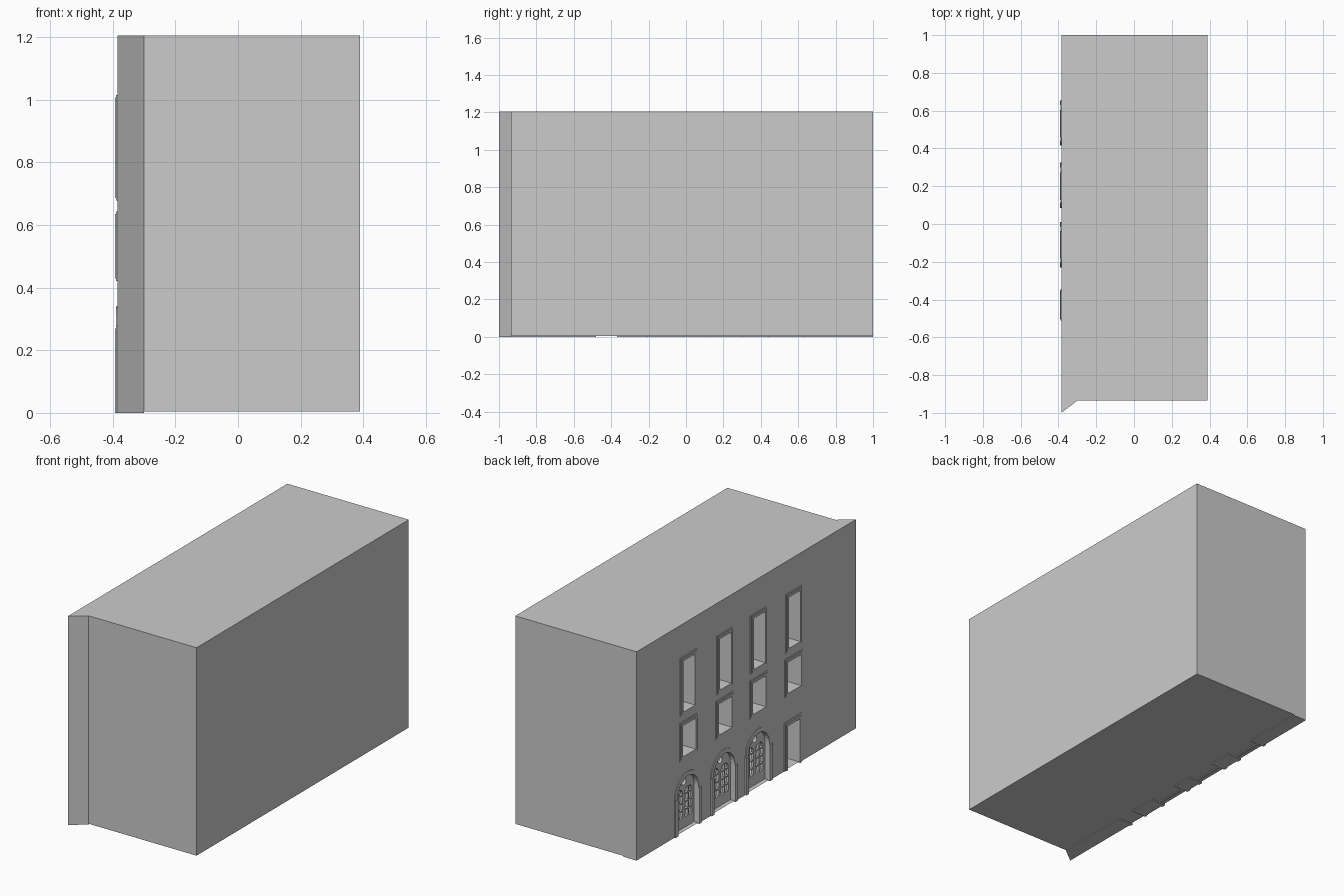
import bpy, bmesh, math
from mathutils import Matrix

if "Cube" in bpy.data.objects:
    bpy.data.objects.remove(bpy.data.objects["Cube"])

H = 1.205                 # building height
FACE, BACK = -0.385, -0.30  # outer and inner plane of the facade wall
COLS = [-0.43, -0.11, 0.20, 0.53]
DOOR = -0.425
ARCHES = [-0.11, 0.205, 0.535]
TO_YZ = Matrix(((0, 0, 1, 0), (1, 0, 0, 0), (0, 1, 0, 0), (0, 0, 0, 1)))


def rect(y0, y1, z0, z1):
    return [(y0, z0), (y0, z1), (y1, z1), (y1, z0)]


def arch(c, h, spring, base=0.0, n=16):
    top = [(c - h * math.cos(math.pi * i / n), spring + h * math.sin(math.pi * i / n))
           for i in range(n + 1)]
    return [(c - h, base)] + top + [(c + h, base)]


def plate(name, loops, x0, x1):
    """Filled outline (first loop plus holes) in the YZ plane, extruded from x0 to x1."""
    cu = bpy.data.curves.new(name, 'CURVE')
    cu.dimensions = '2D'
    cu.fill_mode = 'BOTH'
    cu.extrude = abs(x1 - x0) / 2
    for pts in loops:
        s = cu.splines.new('POLY')
        s.points.add(len(pts) - 1)
        for p, (y, z) in zip(s.points, pts):
            p.co = (y, z, 0, 1)
        s.use_cyclic_u = True
    tmp = bpy.data.objects.new(name + "_tmp", cu)
    bpy.context.collection.objects.link(tmp)
    dg = bpy.context.evaluated_depsgraph_get()
    me = bpy.data.meshes.new_from_object(tmp.evaluated_get(dg))
    bpy.data.objects.remove(tmp)
    me.transform(Matrix.Translation(((x0 + x1) / 2, 0, 0)) @ TO_YZ)
    bm = bmesh.new()
    bm.from_mesh(me)
    bmesh.ops.remove_doubles(bm, verts=bm.verts, dist=1e-5)
    bmesh.ops.recalc_face_normals(bm, faces=bm.faces)
    for f in bm.faces:
        f.smooth = False
    bm.to_mesh(me)
    bm.free()
    me.name = name
    ob = bpy.data.objects.new(name, me)
    bpy.context.collection.objects.link(ob)
    return ob


# Facade wall with door notches along its base and two rows of windows
outline = [(-1, 0)] + rect(DOOR - 0.055, DOOR + 0.055, 0, 0.255)
for c in ARCHES:
    outline += arch(c, 0.095, 0.22)
outline += [(1, 0), (1, H), (-1, H)]
ROWS = [("upper", 0.053, 0.70, 0.995), ("middle", 0.060, 0.443, 0.622)]
holes = [rect(c - w, c + w, z0, z1) for c in COLS for _, w, z0, z1 in ROWS]
wall = plate("facade_wall", [outline] + holes, FACE, BACK)
for v in wall.data.vertices:      # mitred front end
    if v.co.y < -0.99 and v.co.x > -0.34:
        v.co.y = -0.935

# Stepped window frames
for row, w, z0, z1 in ROWS:
    for i, c in enumerate(COLS):
        for part, g, x in (("outer", 0.021, -0.389), ("inner", 0.013, -0.393)):
            plate(f"{row}_window_{part}_frame_{i}",
                  [rect(c - w - g, c + w + g, z0 - g, z1 + g),
                   rect(c - w, c + w, z0, z1)], x, FACE)

# Door frame
for part, g, x in (("outer", 0.025, -0.389), ("inner", 0.014, -0.393)):
    plate(f"door_{part}_frame",
          [rect(DOOR - 0.055 - g, DOOR + 0.055 + g, 0, 0.255 + g)[:4]
           + rect(DOOR - 0.055, DOOR + 0.055, 0, 0.255)[::-1]], x, FACE)


# Arched doorways: surround, pilasters and glazed double leaves
for i, c in enumerate(ARCHES):
    plate(f"arch_surround_{i}",
          [arch(c, 0.12, 0.22) + arch(c, 0.095, 0.22)[::-1]], -0.389, FACE)
    for side in (-1, 1):
        y = c + side * 0.1075
        plate(f"arch_pilaster_{i}_{side}", [rect(y - 0.0125, y + 0.0125, 0, 0.21)],
              -0.393, FACE)
    panes = [[(c + 0.02 * math.cos(a * math.pi / 8), 0.272 + 0.02 * math.sin(a * math.pi / 8))
              for a in range(16)]]
    for side in (-1, 1):
        m = c + side * 0.043
        for d in (-1, 1):
            a, b = m + d * 0.003, m + d * 0.034
            panes += [rect(a, b, z, z + 0.039) for z in (0.065, 0.110, 0.155)]
            panes.append([(a, 0.2)] + [(a + d * 0.031 * math.cos(t * math.pi / 12),
                                        0.2 + 0.034 * math.sin(t * math.pi / 12))
                                       for t in range(7)])
    plate(f"arch_glazing_bars_{i}", [arch(c, 0.095, 0.22)] + panes, -0.36, -0.345)

# Hollow building shell behind the facade
bm = bmesh.new()
X, Y0, Z0 = 0.39, -0.935, 0.005


def quad(*cos):
    bm.faces.new([bm.verts.new(p) for p in cos])


quad((X, Y0, Z0), (X, 1, Z0), (X, 1, H), (X, Y0, H))
quad((X, 1, Z0), (BACK, 1, Z0), (BACK, 1, H), (X, 1, H))
quad((BACK, Y0, Z0), (X, Y0, Z0), (X, Y0, H), (BACK, Y0, H))
quad((BACK, Y0, H), (X, Y0, H), (X, 1, H), (BACK, 1, H))
quad((FACE, 1, Z0), (X, 1, Z0), (X, Y0, Z0), (FACE, Y0, Z0))
bmesh.ops.remove_doubles(bm, verts=bm.verts, dist=1e-5)
me = bpy.data.meshes.new("building_shell")
bm.to_mesh(me)
bm.free()
bpy.context.collection.objects.link(bpy.data.objects.new("building_shell", me))
